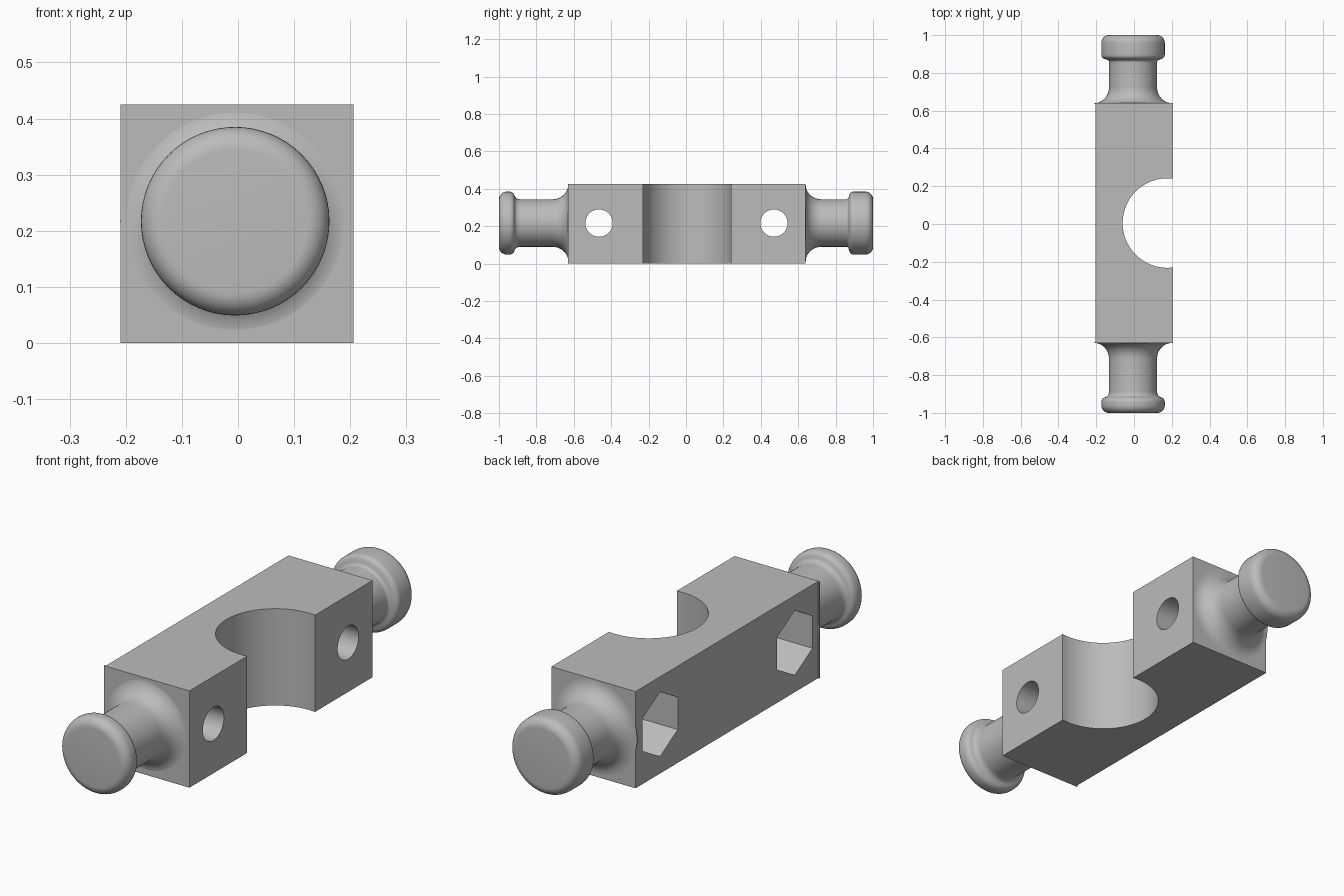
import bpy
import bmesh
from math import sin, cos, pi, radians
from mathutils import Matrix, Vector

if "Cube" in bpy.data.objects:
    bpy.data.objects.remove(bpy.data.objects["Cube"], do_unlink=True)

GREY = (0.5, 0.5, 0.5, 1.0)
metal = bpy.data.materials.new("plain grey")
metal.use_nodes = True
metal.diffuse_color = GREY
metal.node_tree.nodes["Principled BSDF"].inputs["Base Color"].default_value = GREY

AXIS_X, AXIS_Z = -0.005, 0.217
BLOCK_FRONT, BLOCK_BACK = -0.63, 0.64
LEFT, RIGHT, HEIGHT = -0.203, 0.206, 0.425


def finish(bm, name):
    mesh = bpy.data.meshes.new(name)
    bmesh.ops.recalc_face_normals(bm, faces=bm.faces)
    bm.to_mesh(mesh)
    bm.free()
    obj = bpy.data.objects.new(name, mesh)
    bpy.context.collection.objects.link(obj)
    mesh.materials.append(metal)
    return obj


def box(name, low, high):
    low, high = Vector(low), Vector(high)
    bm = bmesh.new()
    bmesh.ops.create_cube(bm, size=1)
    bmesh.ops.scale(bm, vec=high - low, verts=bm.verts)
    bmesh.ops.translate(bm, vec=(low + high) / 2, verts=bm.verts)
    return finish(bm, name)


def cylinder(name, sides, radius, length, centre, turn=None):
    bm = bmesh.new()
    bmesh.ops.create_cone(bm, cap_ends=True, segments=sides,
                          radius1=radius, radius2=radius, depth=length)
    bm.transform(Matrix.Translation(centre) @ (turn or Matrix()))
    return finish(bm, name)


def cut(target, cutter):
    cutter.hide_render = True
    mod = target.modifiers.new("cut", 'BOOLEAN')
    mod.operation, mod.solver, mod.object = 'DIFFERENCE', 'EXACT', cutter
    bpy.context.view_layer.objects.active = target
    bpy.ops.object.modifier_apply(modifier=mod.name)
    bpy.data.objects.remove(cutter, do_unlink=True)


def smooth(obj):
    bpy.ops.object.select_all(action='DESELECT')
    obj.select_set(True)
    bpy.context.view_layer.objects.active = obj
    bpy.ops.object.shade_smooth_by_angle(angle=radians(32))


def arc(y, r, ry, rr, start, end, steps=8):
    """Elliptical arc in the (y, radius) plane."""
    angles = [radians(start + (end - start) * i / steps) for i in range(steps + 1)]
    return [(y + ry * cos(a), r + rr * sin(a)) for a in angles]


def lathe(name, profile, direction):
    """Turn a profile of (distance along y, radius) about the spindle axis."""
    sides = 64
    bm = bmesh.new()
    rings = []
    for y, r in profile:
        rings.append([bm.verts.new((AXIS_X + r * cos(2 * pi * i / sides), direction * y,
                                    AXIS_Z + r * sin(2 * pi * i / sides)))
                      for i in range(sides)])
    for a, b in zip(rings, rings[1:]):
        for i in range(sides):
            j = (i + 1) % sides
            bm.faces.new((a[i], a[j], b[j], b[i]))
    bm.faces.new(rings[0])
    bm.faces.new(rings[-1])
    smooth(finish(bm, name))


# Block with the round saddle cut out of its side
block = box("clamp_block", (LEFT, BLOCK_FRONT, 0), (RIGHT, BLOCK_BACK, HEIGHT))
cut(block, cylinder("saddle_cutter", 96, 0.237, 1, (0.177, 0.005, AXIS_Z)))

# Bolt holes, each with a hexagonal nut pocket on the far side
along_x = Matrix.Rotation(pi / 2, 4, 'Y')
for y in (-0.465, 0.47):
    cut(block, cylinder("bolt_cutter", 48, 0.073, 1, (0, y, AXIS_Z), along_x))
    pocket = cylinder("nut_cutter", 6, 0.142, 0.4, (LEFT, y, AXIS_Z), along_x)
    # Stand the hexagon on a point
    zs = [v.co.z for v in pocket.data.vertices]
    if max(zs) - min(zs) < 0.27:
        pocket.data.transform(Matrix.Translation((LEFT, y, AXIS_Z))
                              @ Matrix.Rotation(pi / 6, 4, 'X')
                              @ Matrix.Translation((-LEFT, -y, -AXIS_Z)))
    cut(block, pocket)
smooth(block)

# Thin lip on the front end of the block
box("front_lip", (-0.209, BLOCK_FRONT - 0.001, 0), (RIGHT, BLOCK_FRONT + 0.005, HEIGHT))

# Spindles: flare, neck, shoulder and rounded knob
NECK, KNOB = 0.127, 0.168


def flare(face):
    return [(face - 0.004, 0.205)] + arc(face + 0.085, 0.205, 0.085, 0.205 - NECK, 180, 270, 12)


knob_end = arc(0.96, KNOB - 0.04, 0.04, 0.04, 90, 0)
front_shoulder = (arc(0.885, 0.145, 0.03, 0.145 - NECK, 270, 350, 6)
                  + arc(0.945, 0.145, 0.028, KNOB - 0.145, 170, 90, 6))
back_shoulder = (arc(0.855, 0.142, 0.015, 0.142 - NECK, 270, 350, 6)
                 + arc(0.895, 0.142, 0.023, KNOB - 0.142, 170, 90, 6))
lathe("front_spindle", flare(-BLOCK_FRONT) + front_shoulder + knob_end, -1)
lathe("back_spindle", flare(BLOCK_BACK) + back_shoulder + knob_end, 1)
